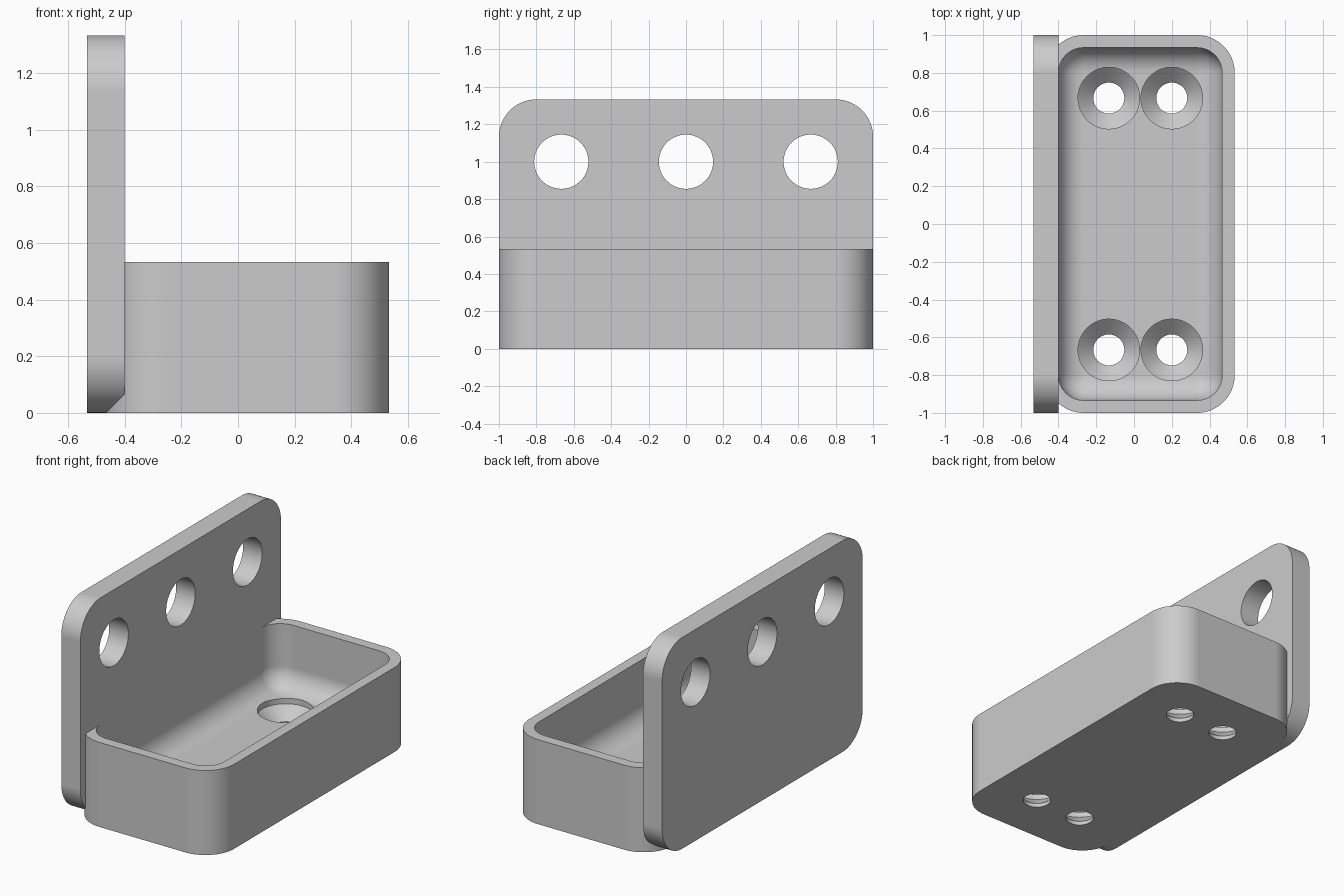
import bpy, bmesh, math
from mathutils import Vector

if "Cube" in bpy.data.objects:
    bpy.data.objects.remove(bpy.data.objects["Cube"], do_unlink=True)

U = 1 / 15            # base module: wall thickness
CORNER = 3 * U        # outer corner radius
INNER = 2 * U         # cavity corner and floor fillet radius
FLOOR = 2 * U

grey = bpy.data.materials.new("light_grey")
grey.use_nodes = True
grey.diffuse_color = (0.6, 0.6, 0.6, 1)
grey.node_tree.nodes["Principled BSDF"].inputs["Base Color"].default_value = (0.6, 0.6, 0.6, 1)


def rounded_rect(hx, hy, r, steps=16):
    """Outline whose corner arcs are centred on (+-hx, +-hy)."""
    points = []
    for q, (sx, sy) in enumerate([(1, 1), (-1, 1), (-1, -1), (1, -1)]):
        for i in range(steps + 1):
            a = math.pi / 2 * (q + i / steps)
            points.append((sx * hx + r * math.cos(a), sy * hy + r * math.sin(a)))
    return points


def circle(r, n=64):
    return [(r * math.cos(2 * math.pi * i / n), r * math.sin(2 * math.pi * i / n)) for i in range(n)]


def loft(name, layers, place):
    """Closed solid through (outline, height) layers; place maps u, v, height to space."""
    bm = bmesh.new()
    rings = [[bm.verts.new(place(u, v, h)) for u, v in outline] for outline, h in layers]
    for low, high in zip(rings, rings[1:]):
        for i in range(len(low)):
            j = (i + 1) % len(low)
            bm.faces.new((low[i], low[j], high[j], high[i]))
    bm.faces.new(rings[0][::-1])
    bm.faces.new(rings[-1])
    bmesh.ops.remove_doubles(bm, verts=bm.verts, dist=1e-5)
    bmesh.ops.recalc_face_normals(bm, faces=bm.faces)
    mesh = bpy.data.meshes.new(name)
    bm.to_mesh(mesh)
    bm.free()
    mesh.materials.append(grey)
    obj = bpy.data.objects.new(name, mesh)
    bpy.context.collection.objects.link(obj)
    return obj


def carve(obj, cutters):
    """Cut, bake the result, remove the cutters and shade."""
    for cutter in cutters:
        cutter.hide_render = True
        mod = obj.modifiers.new("cut", 'BOOLEAN')
        mod.operation = 'DIFFERENCE'
        mod.solver = 'EXACT'
        mod.object = cutter
    bpy.context.view_layer.update()
    baked = bpy.data.meshes.new_from_object(obj.evaluated_get(bpy.context.evaluated_depsgraph_get()))
    obj.modifiers.clear()
    obj.data = baked
    for cutter in cutters:
        bpy.data.objects.remove(cutter, do_unlink=True)
    bpy.ops.object.select_all(action='DESELECT')
    obj.select_set(True)
    bpy.context.view_layer.objects.active = obj
    bpy.ops.object.shade_smooth_by_angle(angle=math.radians(30))
    weighted = obj.modifiers.new("flat_faces", 'WEIGHTED_NORMAL')
    weighted.keep_sharp = True


# Upright mounting plate with three round holes
plate_outline = rounded_rect(1 - CORNER, 10 * U - CORNER, CORNER)
plate = loft("mounting_plate", [(plate_outline, -8 * U), (plate_outline, -6 * U)],
             lambda u, v, h: Vector((h, u, v + 10 * U)))
plate_holes = [
    loft("plate_hole", [(circle(0.145), -1), (circle(0.145), 0)],
         lambda u, v, h, y=y: Vector((h, u + y, v + 1)))
    for y in (-10 * U, 0, 10 * U)]
carve(plate, plate_holes)

# Open tray, its inner back wall flush with the plate
tray_outline = rounded_rect(7.5 * U - CORNER, 1 - CORNER, CORNER)
tray = loft("tray", [(tray_outline, 0), (tray_outline, 8 * U)],
            lambda u, v, h: Vector((u + U / 2, v, h)))

# Cavity with a filleted floor
layers = []
for i in range(13):
    a = math.pi / 2 * i / 12
    outline = rounded_rect(6.5 * U - INNER, 1 - U - INNER, INNER * math.sin(a))
    layers.append((outline, FLOOR + INNER * (1 - math.cos(a))))
layers.append((layers[-1][0], 9 * U))
cutters = [loft("cavity", layers, lambda u, v, h: Vector((u + U / 2, v, h)))]

# Countersunk screw holes in the floor
for x in (-2 * U, 3 * U):
    for y in (-10 * U, 10 * U):
        cutters.append(loft(
            "screw_hole",
            [(circle(0.082), -0.1), (circle(0.082), 0.025), (circle(0.163), 0.1), (circle(0.163), 0.4)],
            lambda u, v, h, x=x, y=y: Vector((u + x, v + y, h))))
carve(tray, cutters)
